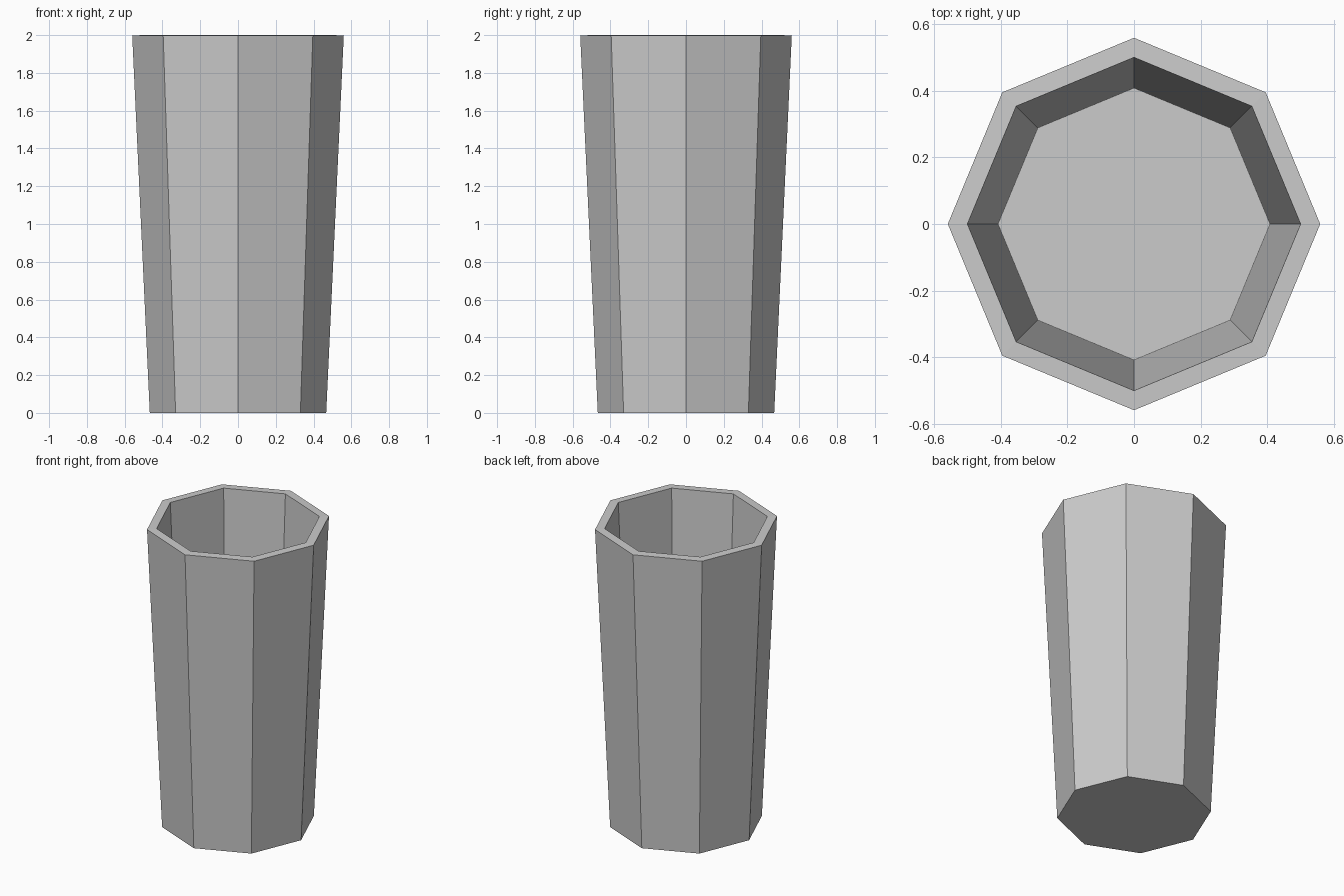
import bpy, bmesh
from math import cos, sin, tau

if "Cube" in bpy.data.objects:
    bpy.data.objects.remove(bpy.data.objects["Cube"])

SIDES = 8
# (radius, height) from outer base, over the rim, down to the inner floor
PROFILE = [(0.467, 0.0), (0.56, 1.998), (0.501, 2.0), (0.409, 0.055)]

# Tapered octagonal cup with a thick wall and floor
bm = bmesh.new()
rings = [[bm.verts.new((r * cos(tau * i / SIDES), r * sin(tau * i / SIDES), z))
          for i in range(SIDES)] for r, z in PROFILE]
for a, b in zip(rings, rings[1:]):
    for i in range(SIDES):
        j = (i + 1) % SIDES
        bm.faces.new((a[i], a[j], b[j], b[i]))

# Underside and inner floor
bm.faces.new(rings[0][::-1])
bm.faces.new(rings[-1])
bmesh.ops.recalc_face_normals(bm, faces=bm.faces)

mesh = bpy.data.meshes.new("cup")
bm.to_mesh(mesh)
bm.free()
bpy.context.collection.objects.link(bpy.data.objects.new("cup", mesh))
